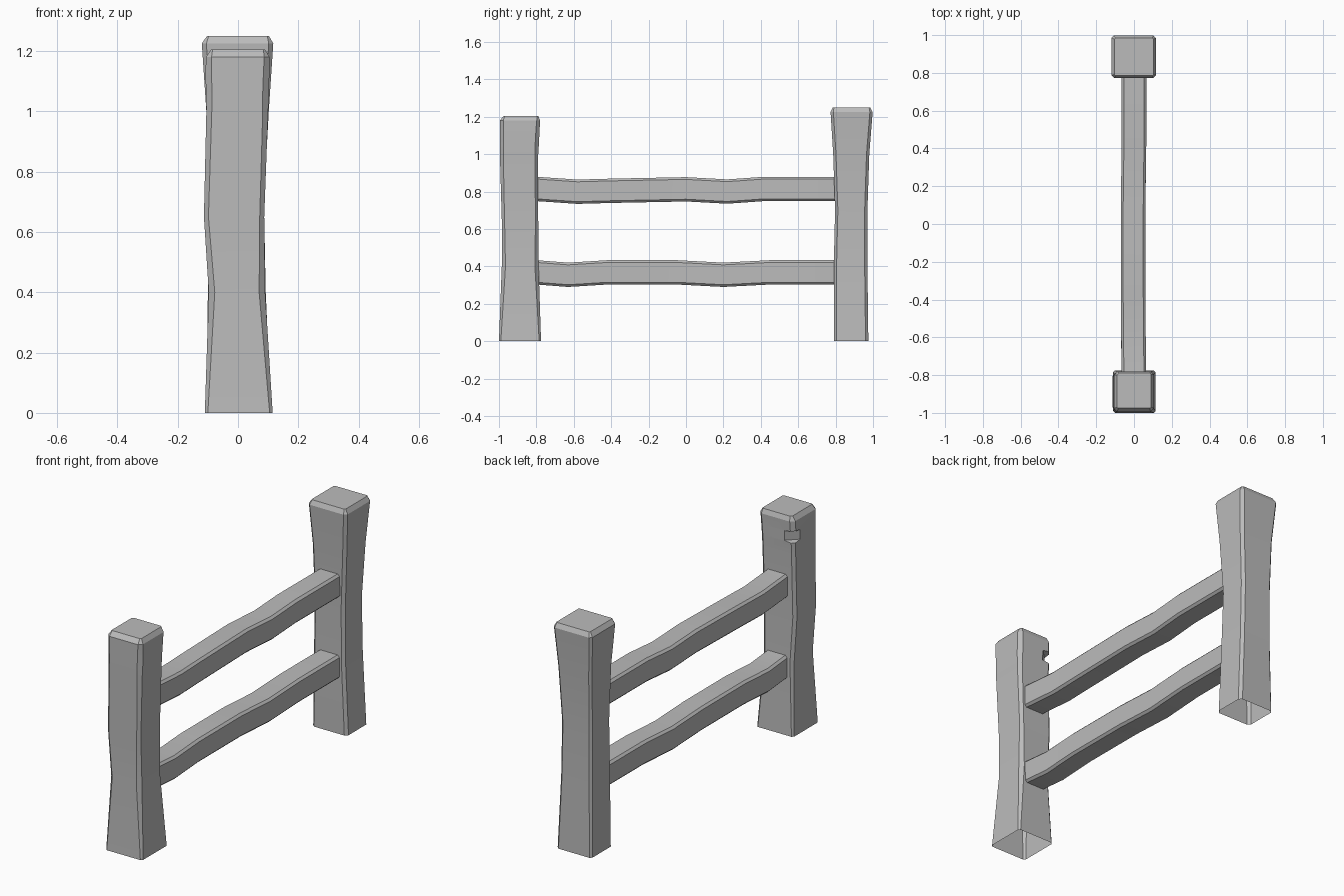
import bpy
import bmesh
import math

default_cube = bpy.data.objects.get("Cube")
if default_cube:
    bpy.data.objects.remove(default_cube, do_unlink=True)

# Single stone-grey material
grey = bpy.data.materials.new("weathered_grey")
grey.use_nodes = True
colour = (0.5, 0.5, 0.5, 1.0)
grey.diffuse_color = colour
grey.node_tree.nodes["Principled BSDF"].inputs["Base Color"].default_value = colour


def chamfered_rectangle(left, right, low, high, cuts):
    """Eight-point outline of a rectangle, with one cut size per corner."""
    a, b, c, d = cuts
    return [(left, low + a), (left + a, low),
            (right - b, low), (right, low + b),
            (right, high - c), (right - c, high),
            (left + d, high), (left, high - d)]


def loft(name, rings, cap_start, cap_end):
    """Skin a list of eight-point rings into one object."""
    bm = bmesh.new()
    loops = [[bm.verts.new(point) for point in ring] for ring in rings]
    for lower, upper in zip(loops, loops[1:]):
        for i in range(len(lower)):
            j = (i + 1) % len(lower)
            bm.faces.new((lower[i], lower[j], upper[j], upper[i]))
    if cap_start:
        bm.faces.new(reversed(loops[0]))
    if cap_end:
        bm.faces.new(loops[-1])
    mesh = bpy.data.meshes.new(name)
    bm.to_mesh(mesh)
    bm.free()
    mesh.materials.append(grey)
    obj = bpy.data.objects.new(name, mesh)
    bpy.context.collection.objects.link(obj)
    bpy.ops.object.select_all(action="DESELECT")
    obj.select_set(True)
    bpy.context.view_layer.objects.active = obj
    bpy.ops.object.shade_smooth_by_angle(angle=math.radians(20))
    return obj


def build_post(name, sections):
    """Upright post, open underneath; sections give height, bounds and cuts."""
    rings = []
    for z, left, right, low, high, cut, inner_cut in sections:
        outline = chamfered_rectangle(left, right, low, high,
                                      (cut, cut, cut, inner_cut))
        rings.append([(x, y, z) for x, y in outline])
    return loft(name, rings, False, True)


def build_rail(name, bottom, wobble):
    """Wavy rail running between the posts; wobble gives y, side and lift."""
    half, height, cut = 0.065, 0.13, 0.012
    rings = []
    for y, side, lift in wobble:
        base = bottom + lift
        outline = chamfered_rectangle(side - half, side + half,
                                      base, base + height, [cut] * 4)
        rings.append([(x, y, z) for x, z in reversed(outline)])
    return loft(name, rings, True, True)


# Front post, with a chipped notch in its inner corner near the top
build_post("front_post", [
    (0, -0.11, 0.115, -1, -0.775, 0.01, 0.01),
    (0.4, -0.097, 0.09, -0.985, -0.788, 0.02, 0.015),
    (0.65, -0.113, 0.087, -0.985, -0.79, 0.015, 0.015),
    (1, -0.105, 0.1, -0.995, -0.79, 0.018, 0.015),
    (1.06, -0.106, 0.102, -0.995, -0.786, 0.02, 0.015),
    (1.065, -0.106, 0.102, -0.995, -0.786, 0.02, 0.057),
    (1.12, -0.108, 0.104, -0.995, -0.783, 0.02, 0.057),
    (1.125, -0.108, 0.104, -0.995, -0.783, 0.02, 0.02),
    (1.18, -0.106, 0.105, -0.995, -0.78, 0.018, 0.02),
    (1.205, -0.09, 0.09, -0.975, -0.79, 0.006, 0.01),
])

# Back post, flared at the top
build_post("back_post", [
    (0, -0.105, 0.11, 0.79, 0.975, 0.015, 0.01),
    (0.4, -0.1, 0.092, 0.79, 0.97, 0.015, 0.012),
    (0.7, -0.1, 0.086, 0.797, 0.97, 0.015, 0.012),
    (1, -0.105, 0.102, 0.787, 0.98, 0.015, 0.012),
    (1.225, -0.12, 0.117, 0.773, 0.998, 0.015, 0.012),
    (1.25, -0.103, 0.103, 0.785, 0.985, 0.006, 0.006),
])

# Two horizontal rails
build_rail("upper_rail", 0.747, [
    (-0.8, 0, 0.002), (-0.58, -0.003, -0.013), (-0.4, -0.004, -0.008),
    (0, -0.005, 0), (0.22, -0.003, -0.012), (0.42, 0, 0.002), (0.81, 0, 0.002),
])
build_rail("lower_rail", 0.303, [
    (-0.8, 0, 0), (-0.63, -0.003, -0.013), (-0.42, -0.004, 0),
    (-0.05, -0.005, 0), (0.2, -0.003, -0.013), (0.45, 0, 0), (0.81, 0, 0),
])
